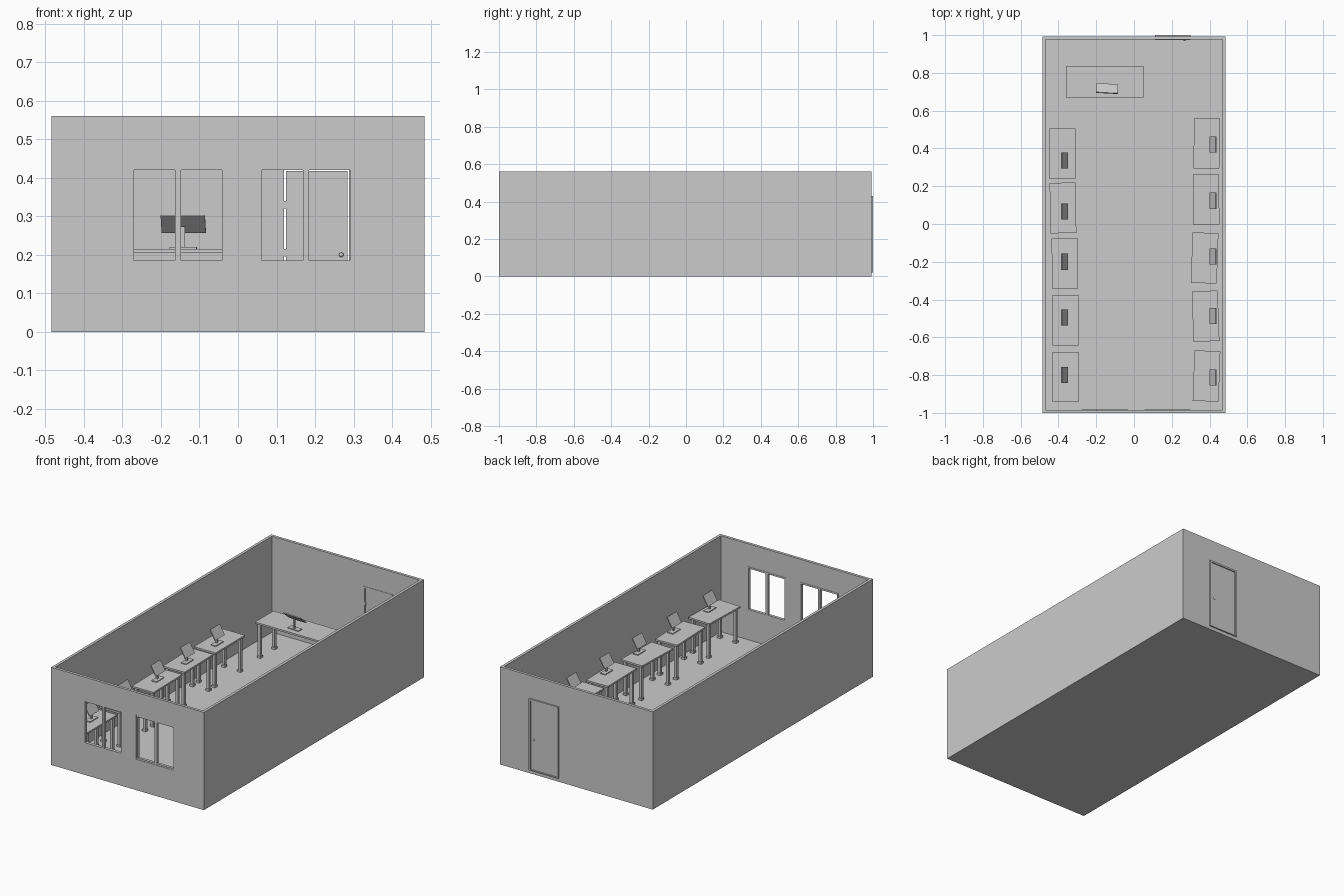
import bpy, bmesh
from math import radians
from mathutils import Matrix, Vector

cube = bpy.data.objects.get("Cube")
if cube:
    bpy.data.objects.remove(cube, do_unlink=True)

grey = bpy.data.materials.new("plain_grey")
grey.use_nodes = True
GREY = (0.6, 0.6, 0.6, 1)
grey.diffuse_color = GREY
grey.node_tree.nodes["Principled BSDF"].inputs["Base Color"].default_value = GREY


def finish(name, bm, matrix=Matrix()):
    mesh = bpy.data.meshes.new(name)
    bm.to_mesh(mesh)
    bm.free()
    mesh.materials.append(grey)
    obj = bpy.data.objects.new(name, mesh)
    obj.matrix_world = matrix
    bpy.context.collection.objects.link(obj)
    return obj


def add_box(bm, lo, hi, tilt=Matrix()):
    lo, hi = Vector(lo), Vector(hi)
    scale = Matrix.Diagonal((*(hi - lo), 1))
    bmesh.ops.create_cube(bm, size=1, matrix=tilt @ Matrix.Translation((lo + hi) / 2) @ scale)


def box(name, lo, hi):
    bm = bmesh.new()
    add_box(bm, lo, hi)
    return finish(name, bm)


def cut(obj, holes):
    """Cut box-shaped holes out of an object."""
    for lo, hi in holes:
        cutter = box("cutter", lo, hi)
        cutter.hide_render = True
        mod = obj.modifiers.new("hole", "BOOLEAN")
        mod.operation = "DIFFERENCE"
        mod.solver = "EXACT"
        mod.object = cutter
        bpy.context.view_layer.objects.active = obj
        bpy.ops.object.modifier_apply(modifier=mod.name)
        bpy.data.objects.remove(cutter, do_unlink=True)


# Room shell with openings for the windows and the door
X, FRONT, BACK, TOP, T = 0.484, -1.0, 0.992, 0.56, 0.016
WIN_LOW, WIN_HIGH = 0.176, 0.429
windows = {"left_window": 0.055, "right_window": -0.277}
WIN_W = 0.244
DOOR = (0.11, 0.298, 0.02, 0.43)

room = box("room_walls_and_floor", (-X, FRONT, 0), (X, BACK, TOP))
openings = [((-X + T, FRONT + T, 0.01), (X - T, BACK - T, 1))]
openings += [((x, -1.1, WIN_LOW), (x + WIN_W, -0.9, WIN_HIGH)) for x in windows.values()]
openings.append(((DOOR[0], 0.9, DOOR[2]), (DOOR[1], 1.1, DOOR[3])))
cut(room, openings)

# Window frames, two open panes each
for name, x in windows.items():
    recess = 0.002 if name == "left_window" else 0
    frame = box(name + "_frame", (x, FRONT + recess, WIN_LOW),
                (x + WIN_W, FRONT + T + 0.002, WIN_HIGH))
    cut(frame, [((x + a, -1.1, 0.185), (x + b, -0.9, 0.42))
                for a, b in ((0.007, 0.114), (0.129, 0.236))])

# Door frame, slab, hinges and knobs
x0, x1, z0, z1 = DOOR
door_frame = box("door_frame", (x0, BACK - T - 0.002, z0), (x1, 1.0, z1))
cut(door_frame, [((x0 + 0.01, 0.9, z0 + 0.006), (x1 - 0.01, 1.1, z1 - 0.01))])
box("door", (x0 + 0.014, BACK - T + 0.002, z0 + 0.007), (x1 - 0.014, 0.996, z1 - 0.012))
for i in range(3):
    z = 0.07 + i * 0.125
    box("door_hinge", (x0 + 0.008, BACK - T, z), (x0 + 0.016, BACK - T + 0.006, z + 0.02))
bm = bmesh.new()
for y in (BACK - T - 0.003, 0.995):
    bmesh.ops.create_uvsphere(bm, u_segments=16, v_segments=8, radius=0.006,
                              matrix=Matrix.Translation((0.268, y, 0.2)) @ Matrix.Diagonal((1, 0.8, 1, 1)))
knobs = finish("door_knobs", bm)
for poly in knobs.data.polygons:
    poly.use_smooth = True

# Furniture
FLOOR, DESK_TOP = 0.01, 0.215


def desk(name, cx, cy, w, d, turn=0):
    """Table top on four square legs with wider feet."""
    bm = bmesh.new()
    add_box(bm, (-w / 2, -d / 2, DESK_TOP - 0.01), (w / 2, d / 2, DESK_TOP))
    for sx in (-1, 1):
        for sy in (-1, 1):
            x, y = sx * (w / 2 - 0.018), sy * (d / 2 - 0.018)
            for r, lo, hi in ((0.008, FLOOR, DESK_TOP - 0.01), (0.011, FLOOR, FLOOR + 0.012)):
                add_box(bm, (x - r, y - r, lo), (x + r, y + r, hi))
    finish(name, bm, Matrix.Translation((cx, cy, 0)) @ Matrix.Rotation(radians(turn), 4, "Z"))


def monitor(name, cx, cy, width, lean, turn):
    """Tilted screen on a post and base plate, facing local -y."""
    bm = bmesh.new()
    add_box(bm, (-0.035, -0.016, 0), (0.035, 0.016, 0.005))
    add_box(bm, (-0.005, -0.001, 0.005), (0.005, 0.007, 0.058))
    tilt = Matrix.Translation((0, 0, 0.065)) @ Matrix.Rotation(radians(-lean), 4, "X")
    add_box(bm, (-width / 2, -0.003, -0.032), (width / 2, 0.003, 0.032), tilt)
    finish(name, bm, Matrix.Translation((cx, cy, DESK_TOP)) @ Matrix.Rotation(radians(turn), 4, "Z"))


# One row per pair: left desk x, y, turn, then right desk x, y, turn
rows = [(0.385, 0.425, -1, -0.378, 0.372, 0),
        (0.382, 0.13, 1, -0.376, 0.085, 1),
        (0.374, -0.18, -2, -0.366, -0.21, 1),
        (0.379, -0.488, 2, -0.363, -0.51, 0),
        (0.384, -0.805, -2, -0.362, -0.81, 0)]
left_screens = (0.422, 0.123, -0.172, -0.488, -0.812)
right_screens = (0.337, 0.067, -0.2, -0.495, -0.8)
for (lx, ly, lt, rx, ry, rt), ls, rs in zip(rows, left_screens, right_screens):
    desk("left_student_desk", lx, ly, 0.137, 0.267, lt)
    desk("right_student_desk", rx, ry, 0.137, 0.267, rt)
    monitor("left_student_monitor", 0.417, ls, 0.085, 30, -90)
    monitor("right_student_monitor", -0.368, rs, 0.085, 30, 90)

desk("teacher_desk", -0.155, 0.752, 0.41, 0.167)
monitor("teacher_monitor", -0.142, 0.717, 0.115, 48, 177)
